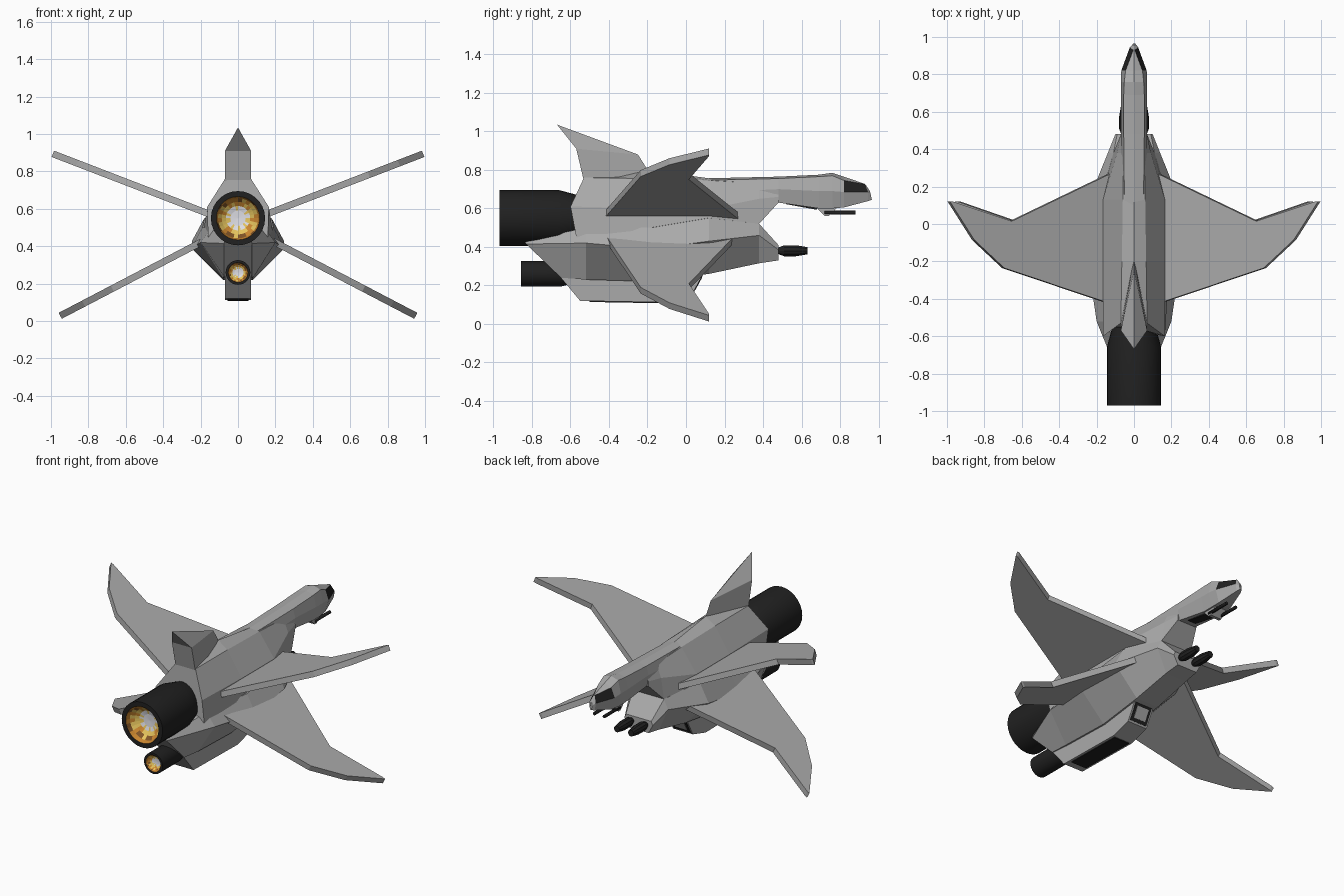
import bpy, bmesh, math, random
from mathutils import Vector

if "Cube" in bpy.data.objects:
    bpy.data.objects.remove(bpy.data.objects["Cube"])

random.seed(4)


def mat(name, c):
    m = bpy.data.materials.new(name)
    m.diffuse_color = (*c, 1)
    m.use_nodes = True
    m.node_tree.nodes["Principled BSDF"].inputs["Base Color"].default_value = m.diffuse_color
    return m


GREY = mat("hull grey", (0.40, 0.40, 0.40))
BLACK = mat("near black", (0.015, 0.015, 0.015))
WHITE = mat("flame white", (0.75, 0.75, 0.80))
YELLOW = mat("flame yellow", (0.85, 0.60, 0.12))
ORANGE = mat("flame orange", (0.62, 0.25, 0.03))
BROWN = mat("flame brown", (0.22, 0.09, 0.02))


def finish(name, bm, mats):
    bmesh.ops.remove_doubles(bm, verts=bm.verts, dist=0.0005)
    bmesh.ops.recalc_face_normals(bm, faces=bm.faces)
    me = bpy.data.meshes.new(name)
    bm.to_mesh(me)
    bm.free()
    for m in mats:
        me.materials.append(m)
    ob = bpy.data.objects.new(name, me)
    bpy.context.collection.objects.link(ob)
    return ob


def loft(name, rings, dark=None):
    """Mirrored loft: each ring is a half section from top centre to bottom centre."""
    bm = bmesh.new()
    loops = []
    for r in rings:
        full = list(r) + [(-x, y, z) for x, y, z in reversed(r) if x > 0]
        loops.append([bm.verts.new(p) for p in full])
    n = len(loops[0])
    for i in range(len(loops) - 1):
        a, b = loops[i], loops[i + 1]
        for j in range(n):
            k = (j + 1) % n
            f = bm.faces.new((a[j], a[k], b[k], b[j]))
            if dark and dark(i, min(j, n - 1 - j)):
                f.material_index = 1
    bm.faces.new(loops[0])
    bm.faces.new(loops[-1])
    return finish(name, bm, [GREY, BLACK])


def section(y, *pts):
    return [(x, y, z) for x, z in pts]


def prism(name, pts, off, m):
    """Closed slab from an outline, thickened by +-off."""
    bm = bmesh.new()
    off = Vector(off)
    a = [bm.verts.new(Vector(p) + off) for p in pts]
    b = [bm.verts.new(Vector(p) - off) for p in pts]
    bm.faces.new(a)
    bm.faces.new(b[::-1])
    for i in range(len(a)):
        j = (i + 1) % len(a)
        bm.faces.new((a[i], b[i], b[j], a[j]))
    return finish(name, bm, [m])


def lathe(name, prof, x, z, sides, mats, pick=lambda i: 0):
    """Spin (radius, y) points about an axis along y."""
    bm = bmesh.new()
    rows = [[bm.verts.new((x + r * math.cos(t), y, z + r * math.sin(t)))
             for t in [2 * math.pi * k / sides for k in range(sides)]] for r, y in prof]
    for i in range(len(rows) - 1):
        for k in range(sides):
            q = (k + 1) % sides
            f = bm.faces.new((rows[i][k], rows[i][q], rows[i + 1][q], rows[i + 1][k]))
            f.material_index = pick(i)
            f.smooth = i < 2
    return finish(name, bm, mats)


# main upper fuselage
loft("upper_fuselage", [
    [(0, -.53, .77), (.07, -.53, .76), (.165, -.60, .61), (.16, -.57, .45), (0, -.57, .45)],
    section(-.2, (0, .80), (.065, .755), (.165, .60), (.19, .45), (0, .45)),
    section(.13, (0, .755), (.06, .745), (.165, .60), (.19, .45), (0, .45)),
    section(.38, (0, .74), (.055, .73), (.09, .65), (.11, .52), (0, .52)),
    section(.48, (0, .73), (.05, .72), (.07, .66), (.07, .63), (0, .63)),
])

# lower hull with flared chines and slanted tail
loft("lower_hull", [
    [(0, -.84, .435), (.07, -.84, .43), (.075, -.83, .415), (.075, -.65, .24), (0, -.65, .24)],
    section(-.52, (0, .52), (.14, .50), (.20, .42), (.08, .23), (0, .23)),
    section(-.18, (0, .52), (.19, .50), (.25, .39), (.08, .22), (0, .22)),
    section(.12, (0, .56), (.18, .55), (.245, .43), (.08, .26), (0, .26)),
    section(.38, (0, .52), (.11, .52), (.14, .46), (.075, .315), (0, .315)),
    section(.48, (0, .41), (.09, .41), (.10, .385), (.07, .33), (0, .33)),
])

# neck and head, with dark cockpit windows on the upper sides
loft("neck_and_head", [
    section(.05, (0, .755), (.05, .745), (.07, .68), (.07, .58), (0, .56)),
    section(.48, (0, .765), (.055, .755), (.07, .70), (.06, .63), (0, .63)),
    section(.69, (0, .775), (.055, .765), (.07, .69), (.05, .60), (0, .60)),
    section(.76, (0, .785), (.052, .77), (.07, .69), (.05, .60), (0, .60)),
    section(.82, (0, .765), (.045, .745), (.068, .685), (.045, .605), (0, .605)),
    [(0, .93, .727), (.004, .93, .725), (.022, .945, .685), (.015, .945, .638), (0, .945, .638)],
    [(0, .955, .69), (.004, .955, .69), (.006, .96, .67), (.006, .965, .645), (0, .965, .645)],
], lambda i, j: i == 4 and j == 1)

# chin pod and its guns
prism("chin_pod", [(0, .67, .61), (0, .72, .56), (0, .74, .56), (0, .79, .61)], (.04, 0, 0), GREY)
prism("chin_panel", [(-.03, .52, .626), (.03, .52, .626), (.03, .68, .597), (-.03, .68, .597)],
      (0, 0, .004), BLACK)
for s in (-1, 1):
    side = "right" if s > 0 else "left"
    lathe(side + "_gun", [(0, .72), (.01, .72), (.01, .88), (0, .88)], s * .035, .578, 8, [BLACK])
    lathe(side + "_missile", [(0, .42), (.018, .42), (.018, .48), (.03, .51), (.03, .57), (.02, .63), (0, .63)],
          s * .05, .38, 10, [BLACK])

# keel box with belly plate and intake frame
prism("keel", [(0, -.65, .24), (0, -.55, .12), (0, -.1, .112), (0, .03, .15), (0, .1, .28), (0, -.3, .3)],
      (.07, 0, 0), GREY)
prism("belly_plate", [(-.055, -.5, .118), (.055, -.5, .118), (.055, -.11, .111), (-.055, -.11, .111)],
      (0, 0, .004), BLACK)
for name, w, a, b, d, m in (("intake_frame", .06, .08, .92, .002, BLACK),
                            ("intake_core", .042, .22, .72, .004, GREY)):
    y0, z0, y1, z1 = .03 + .07 * a, .15 + .13 * a, .03 + .07 * b, .15 + .13 * b
    prism(name, [(-w, y0, z0), (w, y0, z0), (w, y1, z1), (-w, y1, z1)], (0, d, -d * .5), m)

# wedge-shaped tail fin
bm = bmesh.new()
v = [bm.verts.new(p) for p in [(0, -.18, .77), (.07, -.53, .74), (-.07, -.53, .74),
                               (0, -.25, .88), (.07, -.57, .91), (-.07, -.57, .91), (0, -.67, 1.035)]]
for f in [(0, 2, 1), (0, 1, 4, 3), (0, 3, 5, 2), (1, 2, 5, 4), (3, 4, 6), (3, 6, 5), (4, 5, 6)]:
    bm.faces.new([v[i] for i in f])
finish("tail_fin", bm, [GREY])

# swept wings, upper pair tilted up and lower pair tilted down
PLAN = [(.13, .27), (.66, .015), (.975, .12), (.99, .12), (.86, -.085), (.70, -.235), (.15, -.42)]
for label, z0, slope, span in (("upper", .59, .385, 1.0), ("lower", .42, -.522, .96)):
    n = Vector((-slope, 0, 1)).normalized() * .018
    for s in (-1, 1):
        pts = [(s * x * span, y, z0 + slope * (x * span - .2)) for x, y in PLAN]
        prism(f"{label}_{'right' if s > 0 else 'left'}_wing", pts, (s * n.x, 0, n.z), GREY)

# engines with glowing throats
FLAMES = {3: (3, 4, 3, 5), 4: (3, 2, 3, 3), 5: (2, 2, 3), 6: (1, 1, 2), 7: (1,)}


def flame(i):
    return random.choice(FLAMES[i]) - 0 if i in FLAMES else 0


FLAMES = {3: (3, 3, 4), 4: (3, 3, 2, 4), 5: (2, 2, 3), 6: (1, 2, 1), 7: (1,)}
for name, r, z, back, front in (("main_engine", .145, .55, -.97, -.55), ("small_engine", .066, .26, -.857, -.6)):
    prof = [(r * .8, front), (r, front - r * .75), (r, back), (r * .8, back), (r * .74, back + r * .2),
            (r * .6, back + r * .35), (r * .45, back + r * .45), (r * .28, back + r * .5), (0, back + r * .52)]
    lathe(name, prof, 0, z, 28, [BLACK, WHITE, YELLOW, ORANGE, BROWN], flame)
